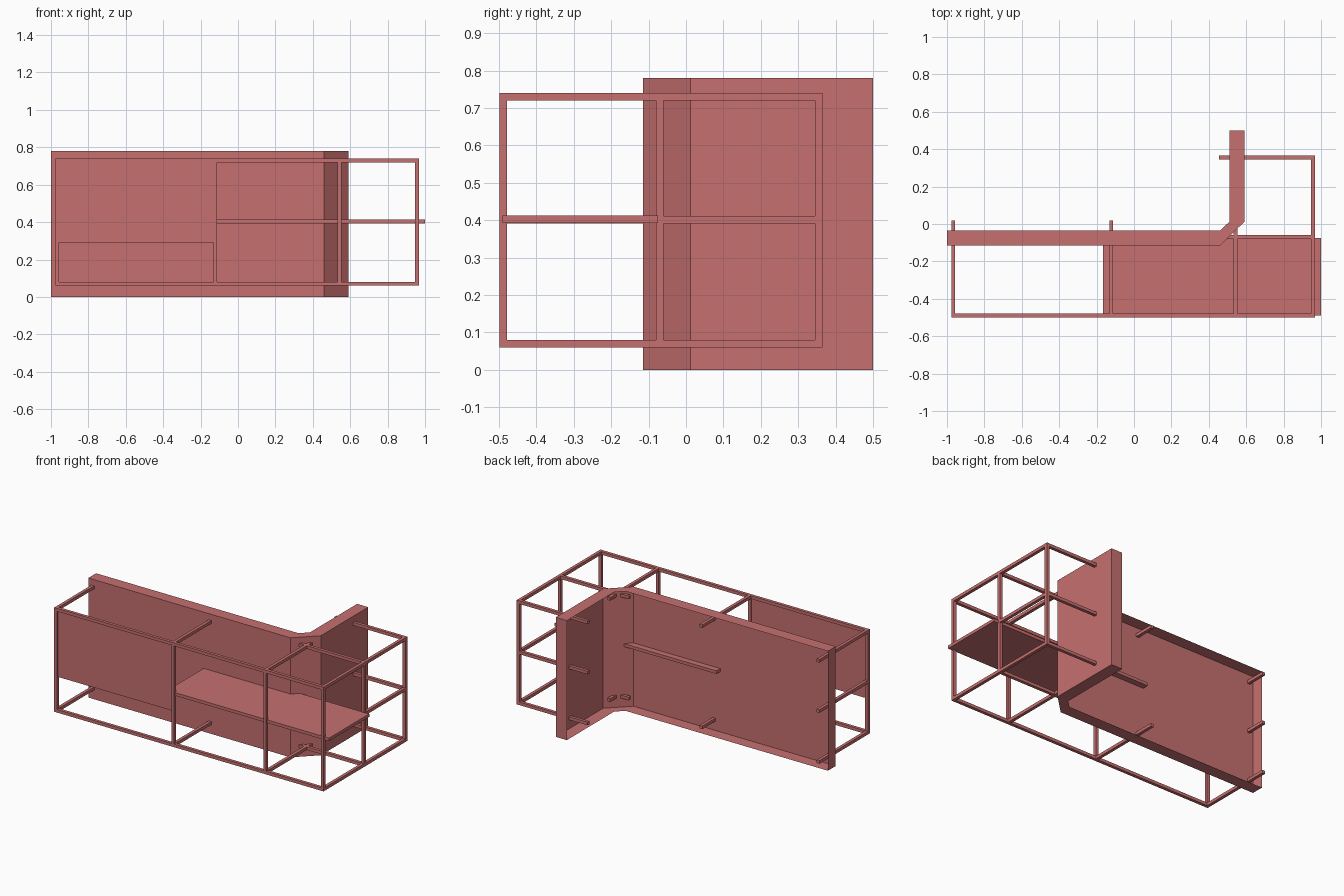
import bpy, bmesh

if "Cube" in bpy.data.objects:
    bpy.data.objects.remove(bpy.data.objects["Cube"])

mat = bpy.data.materials.new("painted_red")
mat.diffuse_color = (0.57, 0.16, 0.16, 1)
mat.use_nodes = True
mat.node_tree.nodes["Principled BSDF"].inputs["Base Color"].default_value = mat.diffuse_color


def finish(name, bm):
    me = bpy.data.meshes.new(name)
    bm.to_mesh(me)
    bm.free()
    me.materials.append(mat)
    ob = bpy.data.objects.new(name, me)
    bpy.context.collection.objects.link(ob)
    return ob


def box(name, x, y, z):
    """Box from (min, max) pairs on each axis."""
    bm = bmesh.new()
    bmesh.ops.create_cube(bm, size=1)
    for v in bm.verts:
        v.co = [r[0] if c < 0 else r[1] for c, r in zip(v.co, (x, y, z))]
    return finish(name, bm)


R = 0.01  # half thickness of the square bars


def around(c):
    return (c - R, c + R)


# Bent wall: outer sheet with top, bottom and end rims, open on the inner side
outer = [(-1, -0.115), (0.46, -0.115), (0.59, 0.012), (0.59, 0.5)]
inner = [(0.51, 0.5), (0.51, 0.012), (0.46, -0.035), (-1, -0.035)]
pts = outer + inner
bm = bmesh.new()
low = [bm.verts.new((x, y, 0)) for x, y in pts]
high = [bm.verts.new((x, y, 0.78)) for x, y in pts]
for i in (0, 1, 2, 3, 7):
    j = (i + 1) % 8
    bm.faces.new((low[i], low[j], high[j], high[i]))
for i in range(3):
    bm.faces.new((high[i], high[i + 1], high[6 - i], high[7 - i]))
    bm.faces.new((low[7 - i], low[6 - i], low[i + 1], low[i]))
finish("bent_wall", bm)

Z_LOW, Z_MID, Z_TOP = 0.07, 0.402, 0.73
XS = (-0.967, -0.122, 0.543, 0.957)
Y_FRONT, Y_MID, Y_BACK = -0.489, -0.07, 0.355
upright = (Z_LOW - R, Z_TOP + R)

# Front uprights and side uprights
for x in XS:
    box("front_upright", around(x), around(Y_FRONT), upright)
for y in (Y_MID, Y_BACK):
    box("side_upright", around(XS[3]), around(y), upright)

# Long rails and bars that tie the frame into the wall
for z in (Z_LOW, Z_TOP):
    box("front_rail", (XS[0] - R, XS[3] + R), around(Y_FRONT), around(z))
    box("side_rail", around(XS[3]), (Y_FRONT - R, Y_BACK + R), around(z))
    for x in XS[:3]:
        box("cross_bar", around(x), (Y_FRONT - R, 0.02), around(z))
    for y in (Y_MID, Y_BACK):
        box("side_tie_bar", (0.455, XS[3] + R), around(y), around(z))

# Middle level bars
box("middle_cross_bar", around(XS[0]), (Y_FRONT - R, 0.02), around(Z_MID))
box("middle_side_rail", around(XS[3]), (Y_MID, Y_BACK + R), around(Z_MID))
box("middle_tie_bar", (0.455, XS[3] + R), around(Y_BACK), around(Z_MID))

# Shelf and front infill panel
box("shelf", (-0.167, 1.0), (-0.49, -0.075), (0.393, 0.413))
box("front_panel", XS[:2], (-0.491, -0.487), (0.29, Z_TOP))
